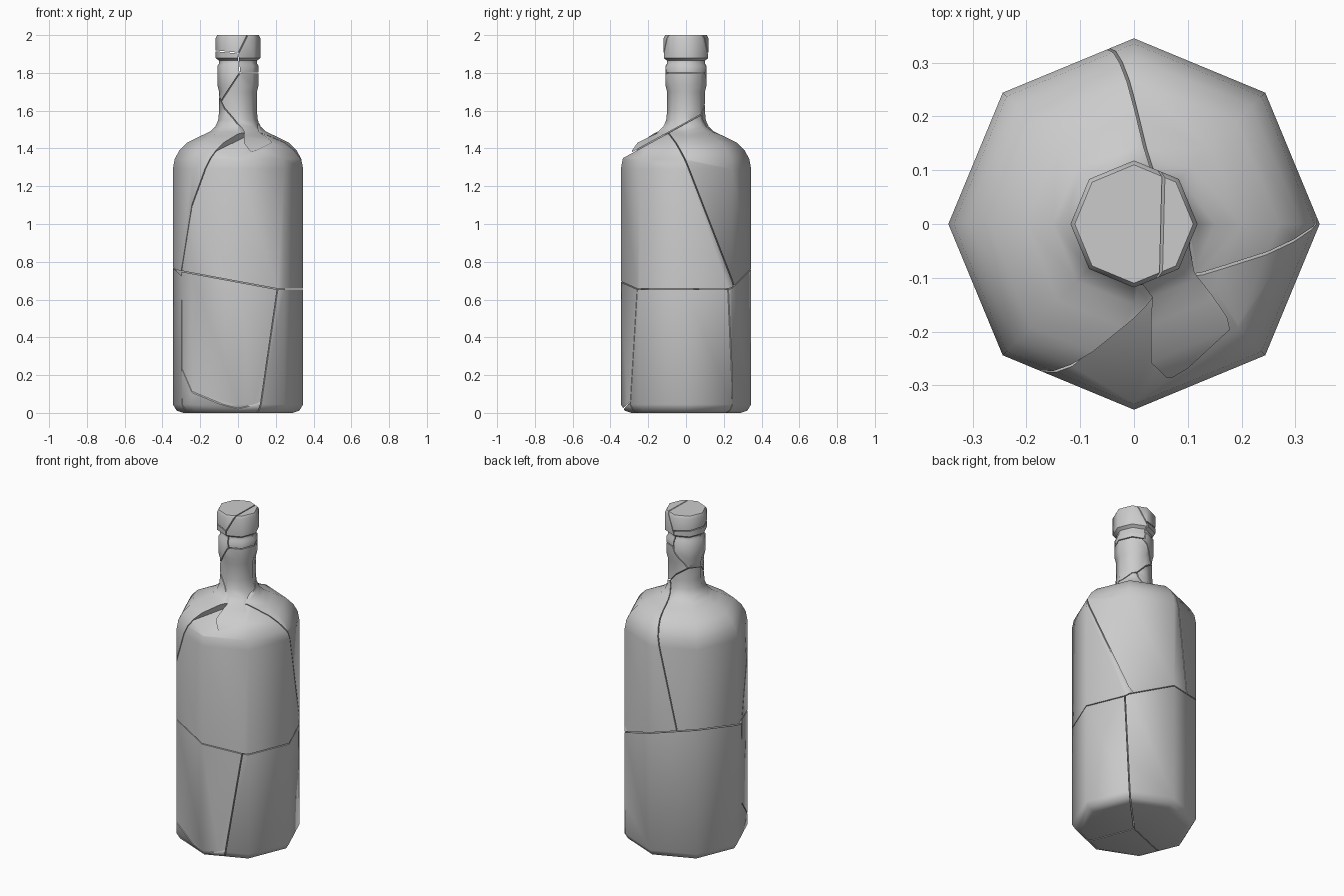
import bpy, bmesh, math
from mathutils import Vector

if "Cube" in bpy.data.objects:
    bpy.data.objects.remove(bpy.data.objects["Cube"])

GAP = 0.0025     # half width of each crack
SIDES = 8

# Bottle outline: (corner radius, height)
PROFILE = [(.29, 0), (.325, .012), (.345, .045), (.345, 1.29), (.335, 1.345),
           (.31, 1.39), (.27, 1.43), (.2, 1.465), (.15, 1.488), (.12, 1.515),
           (.105, 1.55), (.1, 1.6), (.1, 1.7), (.109, 1.735), (.109, 1.838),
           (.1, 1.85), (.1, 1.865), (.118, 1.878), (.118, 1.985), (.11, 2.0)]


def solid_bottle():
    bm = bmesh.new()
    rings = []
    for r, z in PROFILE:
        rings.append([bm.verts.new((r * math.cos(2 * math.pi * i / SIDES),
                                    r * math.sin(2 * math.pi * i / SIDES), z))
                      for i in range(SIDES)])
    for a, b in zip(rings, rings[1:]):
        for i in range(SIDES):
            j = (i + 1) % SIDES
            bm.faces.new((a[i], a[j], b[j], b[i]))
    bm.faces.new(rings[0][::-1])
    bm.faces.new(rings[-1])
    return bm


def plane3(a, b, c, toward):
    """Plane through three points, its normal facing the given direction."""
    a, b, c = Vector(a), Vector(b), Vector(c)
    n = (b - a).cross(c - a).normalized()
    return a, n if n.dot(Vector(toward)) > 0 else -n


def slope(a, b, c):
    """Upward facing plane z = a + b x + c y."""
    return Vector((0, 0, a)), Vector((-b, -c, 1)).normalized()


def shard(name, *cuts):
    """Piece of the bottle on the given side (+1 / -1) of each crack plane."""
    bm = solid_bottle()
    for (co, n), side in cuts:
        n = n * side
        bmesh.ops.bisect_plane(bm, geom=bm.verts[:] + bm.edges[:] + bm.faces[:],
                               dist=1e-6, plane_co=co + n * GAP, plane_no=n,
                               clear_inner=True)
        rim = [e for e in bm.edges if e.is_boundary]
        if rim:
            bmesh.ops.holes_fill(bm, edges=rim, sides=0)
    bmesh.ops.recalc_face_normals(bm, faces=bm.faces[:])
    me = bpy.data.meshes.new(name)
    bm.to_mesh(me)
    bm.free()
    for p in me.polygons:
        p.use_smooth = True
    me.set_sharp_from_angle(angle=math.radians(50))
    bpy.context.collection.objects.link(bpy.data.objects.new(name, me))


O = (0, 0, 0)
# Cracks around the waist
waist_front = slope(.694, -.186, 0)
waist_right = slope(.655, 0, 0)
waist_back = slope(.669, -.293, .264)
# Cracks in the lower body
low_front_right = plane3((.21, -.26, .655), (.12, -.29, .05), O, (1, 0, 0))
low_right_back = plane3((.25, .22, .655), (.24, .25, .02), O, (-1, 1, 0))
low_front_back = plane3((-.3, -.11, .75), (-.3, -.12, .05), O, (0, 1, 0))
base_crack = plane3((-.3, -.11, .24), (-.245, -.245, .11), (0, -.345, .01), (0, 0, 1))
# Cracks in the upper body
J = (.07, -.1, 1.48)
up_front_left = plane3(J, (-.17, -.275, 1.3), (-.3, -.11, .75), (1, -1, 0))
up_front_right = plane3(J, (.34, 0, 1.33), (.245, .245, .7), (0, 1, 0))
up_back = plane3((.053, 0, 1.535), (-.002, 1, 2.085), (-.12, .3, .9), (-1, 0, 0))
# Cracks in the neck and lip
neck_left_base = slope(1.583, -.9, .5)
neck_right_base = slope(1.535, 0, .55)
neck_split = plane3((-.09, -.05, 1.65), (.01, -.1, 1.8), (.02, .09, 1.8), (1, 0, 0))
ring_crack = slope(1.8, 0, 0)
lip_crack = slope(1.905, -.1, 0)
lip_side = plane3((.01, -.1, 1.8), (0, -.1, 1.9), (0, .1, 1.9), (1, 0, 0))
lip_top = plane3((0, -.11, 1.9), (.05, -.1, 2), (.055, .1, 2), (1, 0, 0))

# Lower body shards
shard("lower_front", (waist_front, -1), (low_front_right, -1),
      (low_front_back, -1), (base_crack, 1))
shard("base_front", (low_front_right, -1), (low_front_back, -1),
      (base_crack, -1), (waist_front, -1))
shard("lower_right", (waist_right, -1), (low_front_right, 1), (low_right_back, -1))
shard("lower_back", (waist_back, -1), (low_right_back, 1), (low_front_back, 1))

# Upper body shards
waist = [(waist_front, 1), (waist_right, 1), (waist_back, 1)]
shard("shoulder_front", *waist, (up_front_left, 1), (up_front_right, -1),
      (neck_right_base, -1))
shard("shoulder_left", *waist, (up_front_left, -1), (up_back, 1),
      (neck_left_base, -1))
shard("shoulder_right", *waist, (up_front_right, 1), (up_back, -1),
      (neck_right_base, -1))

# Neck and lip shards
neck = [(neck_left_base, 1), (neck_right_base, 1)]
shard("neck_right", *neck, (neck_split, 1), (ring_crack, -1))
shard("neck_left", *neck, (neck_split, -1), (lip_side, -1), (lip_crack, -1))
shard("lip_right", (ring_crack, 1), (lip_side, 1), (lip_top, 1))
shard("lip_left", (lip_crack, 1), (lip_top, -1))
